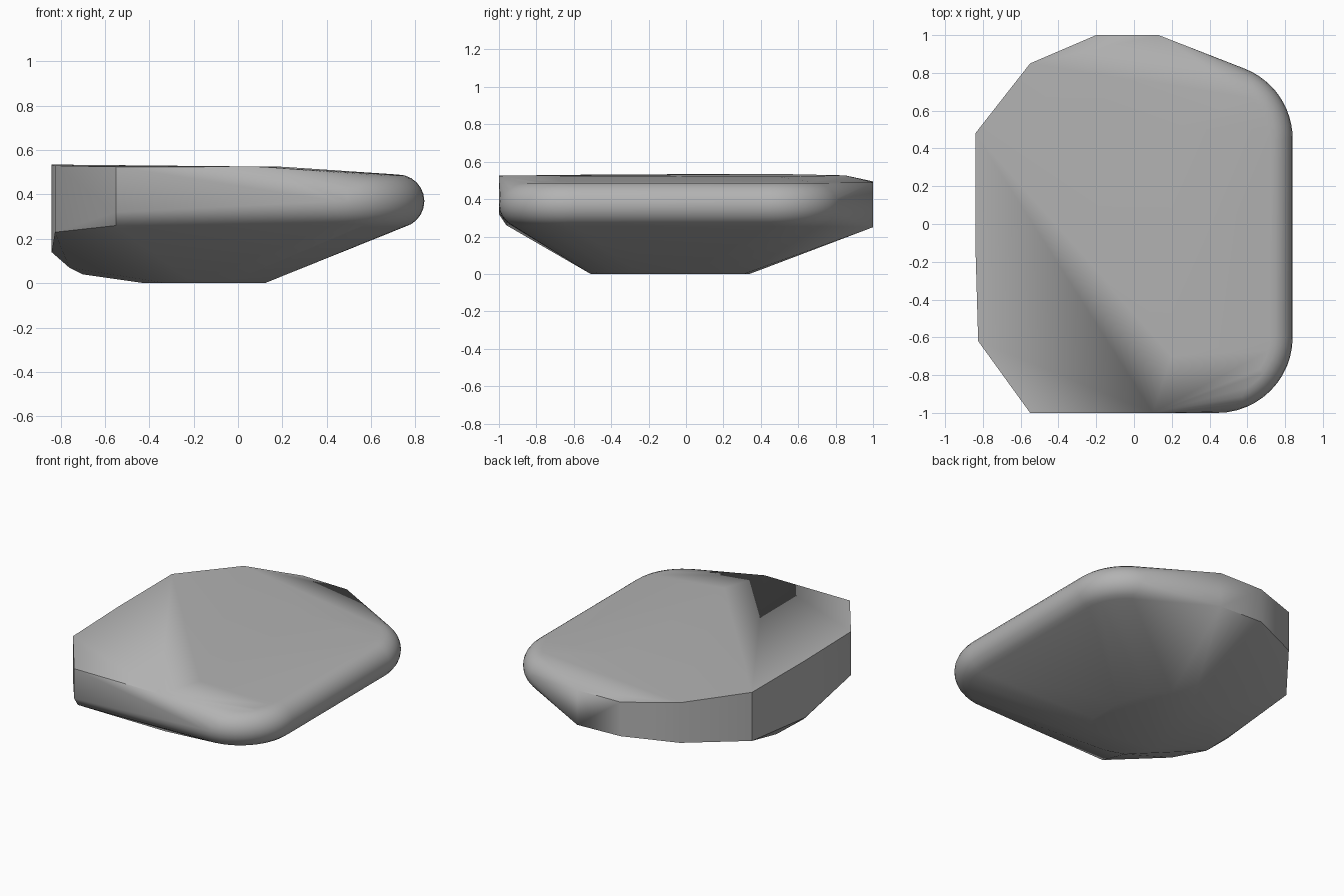
import bpy
import bmesh
from math import cos, sin, radians
from mathutils import Vector

if "Cube" in bpy.data.objects:
    bpy.data.objects.remove(bpy.data.objects["Cube"], do_unlink=True)

stone = bpy.data.materials.new("stone grey")
stone.use_nodes = True
stone.diffuse_color = (0.45, 0.45, 0.45, 1)
stone.node_tree.nodes["Principled BSDF"].inputs["Base Color"].default_value = (0.45, 0.45, 0.45, 1)


def rounded_corner(cx, cy, start, end, steps=12):
    """Points on a rounded rim swept round a corner of the outline."""
    points = []
    for i in range(steps + 1):
        turn = radians(start + (end - start) * i / steps)
        for j in range(13):
            tilt = radians(-90 + 15 * j)
            reach = 0.28 + 0.12 * cos(tilt)
            points.append((cx + reach * cos(turn), cy + reach * sin(turn),
                           0.37 + 0.12 * sin(tilt)))
    return points


# Worn, rounded side
points = rounded_corner(0.44, -0.6, -90, 0) + rounded_corner(0.44, 0.45, 0, 68)

# Chipped, straight-cut walls: x, y, bottom, top
walls = [(-0.55, -1, 0.32, 0.525), (-0.825, -0.62, 0.23, 0.53),
         (-0.84, -0.1, 0.14, 0.533), (-0.84, 0.48, 0.2, 0.535),
         (-0.55, 0.85, 0.25, 0.527), (-0.2, 1, 0.26, 0.495), (0.13, 1, 0.25, 0.49)]
for x, y, low, high in walls:
    points += [(x, y, low), (x, y, high)]

# Top edge, lower front edge and lower left bulge
points += [(0.1, -1, 0.525), (0.2, -0.7, 0.525), (0.2, 0.5, 0.52),
           (-0.55, -0.96, 0.26), (-0.76, -0.2, 0.07), (-0.76, 0.1, 0.08),
           (-0.7, -0.1, 0.04), (-0.68, 0.1, 0.04)]

# Flat underside
underside = [(0.12, -0.25), (0.12, 0), (0.06, 0.2), (-0.05, 0.31), (-0.2, 0.34),
             (-0.4, 0.28), (-0.42, -0.3), (-0.32, -0.47), (-0.2, -0.51),
             (-0.05, -0.47), (0.06, -0.38)]
points += [(x, y, 0) for x, y in underside]

# Wrap everything in one convex skin
bm = bmesh.new()
for p in points:
    bm.verts.new(Vector(p))
bmesh.ops.remove_doubles(bm, verts=bm.verts, dist=0.001)
hull = bmesh.ops.convex_hull(bm, input=bm.verts)
spare = {v for v in hull["geom_interior"] + hull["geom_unused"]
         if isinstance(v, bmesh.types.BMVert)}
bmesh.ops.delete(bm, geom=list(spare), context="VERTS")
bmesh.ops.dissolve_limit(bm, angle_limit=radians(0.5), verts=bm.verts, edges=bm.edges)
bmesh.ops.recalc_face_normals(bm, faces=bm.faces)
mesh = bpy.data.meshes.new("stone")
bm.to_mesh(mesh)
bm.free()
mesh.materials.append(stone)

rock = bpy.data.objects.new("flat_stone", mesh)
bpy.context.collection.objects.link(rock)
bpy.ops.object.select_all(action="DESELECT")
rock.select_set(True)
bpy.context.view_layer.objects.active = rock
bpy.ops.object.shade_smooth_by_angle(angle=radians(35))
